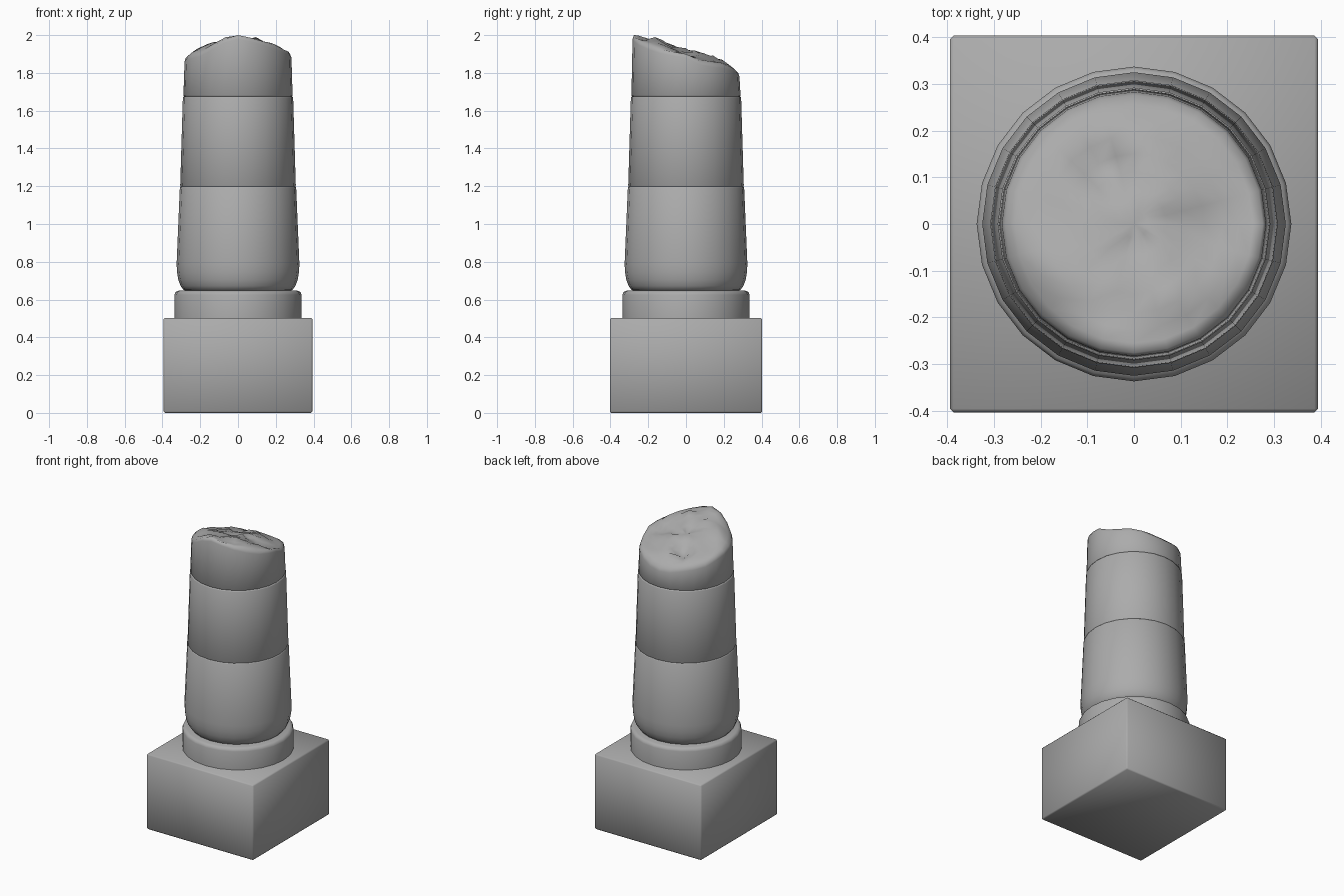
import bpy, bmesh, math
from mathutils import Vector, noise

if "Cube" in bpy.data.objects:
    bpy.data.objects.remove(bpy.data.objects["Cube"])

SIDES = 24
stone = bpy.data.materials.new("stone")
stone.diffuse_color = (0.41, 0.41, 0.41, 1)
stone.use_nodes = True
stone.node_tree.nodes["Principled BSDF"].inputs["Base Color"].default_value = stone.diffuse_color


def finish(name, bm, angle=35):
    bmesh.ops.recalc_face_normals(bm, faces=bm.faces)
    me = bpy.data.meshes.new(name)
    bm.to_mesh(me)
    bm.free()
    me.materials.append(stone)
    ob = bpy.data.objects.new(name, me)
    bpy.context.collection.objects.link(ob)
    bpy.ops.object.select_all(action='DESELECT')
    ob.select_set(True)
    bpy.context.view_layer.objects.active = ob
    bpy.ops.object.shade_smooth_by_angle(angle=math.radians(angle))
    return ob


def ring(bm, r, heights):
    # vertex 0 faces the front (-y), going towards +x
    out = []
    for i in range(SIDES):
        a = 2 * math.pi * i / SIDES - math.pi / 2
        x, y = r * math.cos(a), r * math.sin(a)
        out.append(bm.verts.new((x, y, heights(x, y, i))))
    return out


def bridge(bm, a, b):
    for i in range(SIDES):
        j = (i + 1) % SIDES
        bm.faces.new((a[i], a[j], b[j], b[i]))


def lathe(name, profile):
    bm = bmesh.new()
    rings = [ring(bm, r, lambda x, y, i, z=z: z) for r, z in profile]
    for a, b in zip(rings, rings[1:]):
        bridge(bm, a, b)
    bm.faces.new(rings[0])
    bm.faces.new(rings[-1])
    return finish(name, bm, 80)


# square plinth, softly shaded across its small bevel
bm = bmesh.new()
bmesh.ops.create_cube(bm, size=1)
for v in bm.verts:
    v.co = Vector((v.co.x * 0.789, v.co.y * 0.807, (v.co.z + 0.5) * 0.503))
bmesh.ops.bevel(bm, geom=bm.edges[:], offset=0.008, segments=1, profile=0.5, affect='EDGES')
finish("plinth", bm, 80)

# collar and two intact drums
lathe("base_collar", [(0.337, 0.495), (0.337, 0.625), (0.331, 0.64), (0.315, 0.647)])
lathe("lower_drum", [(0.27, 0.645), (0.288, 0.651), (0.304, 0.672), (0.316, 0.705),
                     (0.323, 0.745), (0.325, 0.79), (0.308, 1.193), (0.303, 1.2)])
lathe("middle_drum", [(0.301, 1.195), (0.306, 1.203), (0.292, 1.669), (0.288, 1.676)])

# broken upper drum: rim heights, counter-clockwise from the front
RIM = [2.0, 1.985, 1.965, 1.945, 1.925, 1.912, 1.9, 1.865, 1.85, 1.845, 1.83, 1.81,
       1.80, 1.805, 1.82, 1.83, 1.84, 1.865, 1.88, 1.888, 1.897, 1.907, 1.94, 1.98]


def broken(x, y, i):
    t = min(1, math.hypot(x, y) / 0.276)
    plane = 1.925 - 0.28 * y
    # low hollow on the right, dip at back left
    plane -= 0.03 * math.exp(-((x - 0.2) ** 2 + (y - 0.02) ** 2) / 0.008)
    plane -= 0.03 * math.exp(-((x + 0.08) ** 2 + (y - 0.13) ** 2) / 0.003)
    rough = 0.03 * noise.noise(Vector((x * 11, y * 11, 3.3)))
    rough += 0.02 * noise.noise(Vector((x * 25, y * 25, 7.7)))
    return plane + (RIM[i] - plane) * t ** 5 + rough * (1 - t ** 6)


bm = bmesh.new()
rings = [ring(bm, 0.284, lambda x, y, i: 1.674),
         ring(bm, 0.289, lambda x, y, i: 1.681),
         ring(bm, 0.283, lambda x, y, i: RIM[i] - 0.02)]
bm.faces.new(rings[0])
rings += [ring(bm, r, broken) for r in (0.276, 0.255, 0.225, 0.19, 0.15, 0.11, 0.07, 0.03)]
for a, b in zip(rings, rings[1:]):
    bridge(bm, a, b)
centre = bm.verts.new((0, 0, broken(0, 0, 0)))
for i in range(SIDES):
    bm.faces.new((rings[-1][i], rings[-1][(i + 1) % SIDES], centre))
finish("broken_top_drum", bm, 80)
